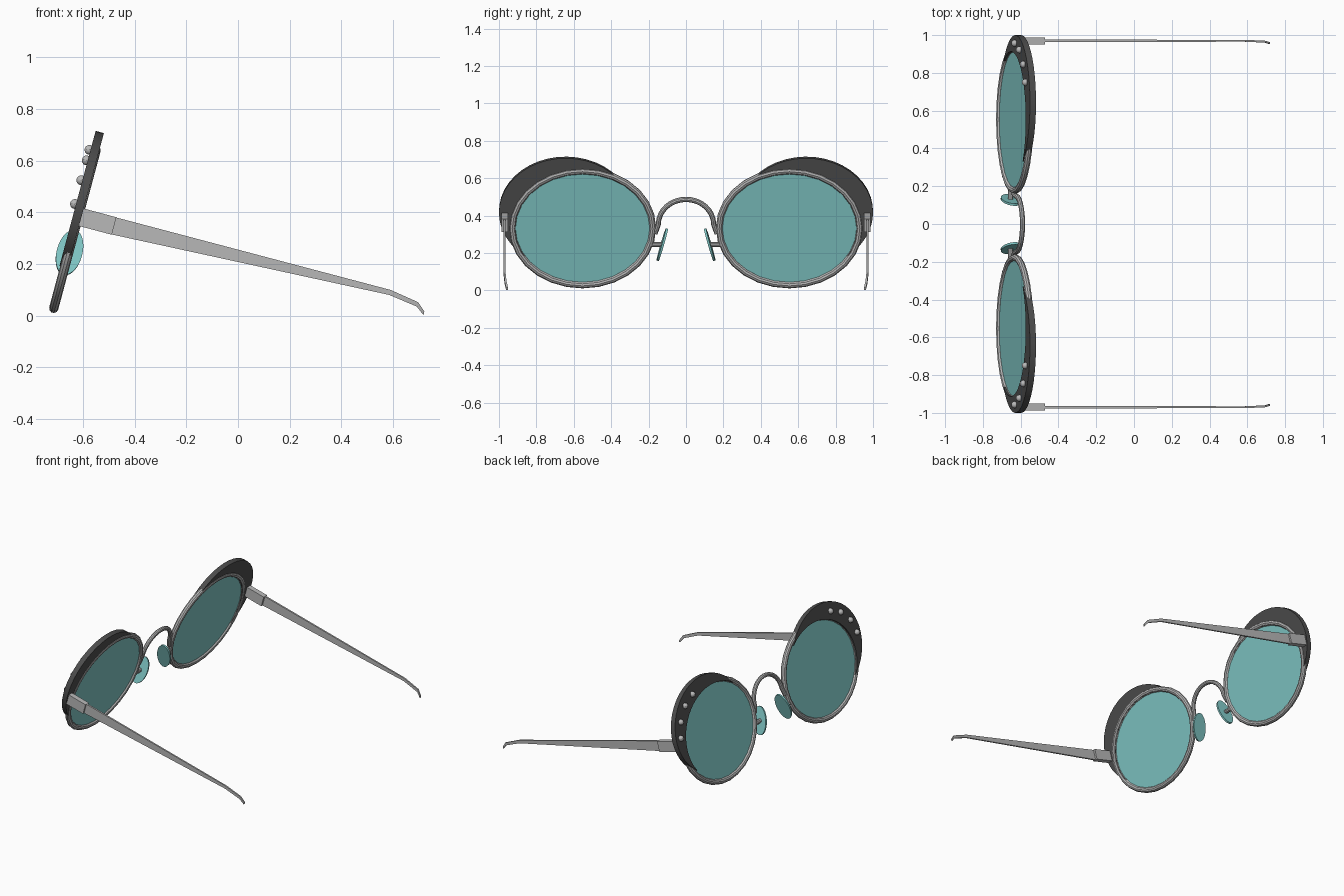
import bpy, bmesh
from math import sin, cos, pi, radians
from mathutils import Matrix, Vector

if "Cube" in bpy.data.objects:
    bpy.data.objects.remove(bpy.data.objects["Cube"])

# Local frame: x = behind the lens plane, y = sideways, z = up the tilted lens plane
FRAME = Matrix.Translation((-0.631, 0, 0.334)) @ Matrix.Rotation(radians(15), 4, 'Y')
LENS_Y = 0.553


def material(name, rgb):
    m = bpy.data.materials.new(name)
    m.use_nodes = True
    m.diffuse_color = (*rgb, 1)
    m.node_tree.nodes["Principled BSDF"].inputs["Base Color"].default_value = (*rgb, 1)
    return m


METAL = material("grey metal", (0.48, 0.48, 0.48))
GLASS = material("teal glass", (0.22, 0.58, 0.57))
DARK = material("dark shield", (0.075, 0.075, 0.075))


def finish(bm, name, mat, mirror=True):
    bmesh.ops.remove_doubles(bm, verts=bm.verts, dist=1e-5)
    bmesh.ops.recalc_face_normals(bm, faces=bm.faces)
    bm.transform(FRAME)
    mesh = bpy.data.meshes.new(name)
    bm.to_mesh(mesh)
    bm.free()
    mesh.materials.append(mat)
    obj = bpy.data.objects.new(name, mesh)
    bpy.context.collection.objects.link(obj)
    bpy.ops.object.select_all(action='DESELECT')
    obj.select_set(True)
    bpy.context.view_layer.objects.active = obj
    bpy.ops.object.shade_smooth_by_angle(angle=radians(35))
    if mirror:
        mod = obj.modifiers.new("Mirror", 'MIRROR')
        mod.use_axis = (False, True, False)
        mod.use_mirror_merge = False
    return obj


def loft(name, rings, mat, closed=False, mirror=True):
    """Skin a list of equal-length point rings."""
    bm = bmesh.new()
    vs = [[bm.verts.new(p) for p in ring] for ring in rings]
    count = len(vs[0])
    pairs = list(zip(vs, vs[1:])) + ([(vs[-1], vs[0])] if closed else [])
    for a, b in pairs:
        for i in range(count):
            j = (i + 1) % count
            bm.faces.new((a[i], a[j], b[j], b[i]))
    if not closed:
        bm.faces.new(vs[0])
        bm.faces.new(vs[-1])
    return finish(bm, name, mat, mirror)


def tube(name, path, radius, mat, closed=False, mirror=True, sides=10):
    """Round tube along a path lying in the lens plane."""
    path = [Vector(p) for p in path]
    last = len(path) - 1
    rings = []
    for i, p in enumerate(path):
        before = path[i - 1] if closed or i else p
        after = path[(i + 1) % len(path)] if closed or i < last else p
        back = Vector((1, 0, 0))
        side = (after - before).normalized().cross(back)
        rings.append([p + radius * (cos(a) * back + sin(a) * side)
                      for a in (2 * pi * k / sides for k in range(sides))])
    return loft(name, rings, mat, closed, mirror)


def oval(a, b, angle, y=0.0, t=0.0, n=0.0):
    return Vector((n, LENS_Y + y + a * cos(angle), t + b * sin(angle)))


def rect(n, y, t, half_width, half_height):
    return [(n, y + sy * half_width, t + st * half_height)
            for sy, st in ((-1, -1), (1, -1), (1, 1), (-1, 1))]


# Rims and lenses
SEG = 28
turn = [2 * pi * i / SEG for i in range(SEG)]
tube("rims", [oval(0.376, 0.316, a) for a in turn], 0.018, METAL, closed=True)
loft("lenses", [[oval(0.37, 0.31, a, n=n) for a in turn] for n in (-0.005, 0.005)], GLASS)

# Crescent side shields: an oval shifted up and out, minus the lens oval
axis, inner_half, outer_half = radians(49), radians(79), radians(101)
steps = 24
crescent = []
for i in range(steps + 1):
    k = 2 * i / steps - 1
    ring = []
    for n, outer in ((-0.021, 0), (-0.021, 1), (0.012, 1), (0.012, 0)):
        if outer:
            ring.append(oval(0.357, 0.302, axis + k * outer_half, 0.09, 0.087, n))
        else:
            ring.append(oval(0.36, 0.302, axis + k * inner_half, n=n))
    crescent.append(ring)
loft("side_shields", crescent, DARK)

# Studs on the front of the shields
bm = bmesh.new()
for y, t in ((0.957, 0.095), (0.922, 0.19), (0.845, 0.27), (0.75, 0.312)):
    bmesh.ops.create_uvsphere(bm, u_segments=10, v_segments=8, radius=0.019,
                              matrix=Matrix.Translation((-0.026, y, t)))
finish(bm, "studs", METAL)

# Arched bridge
arch = [(0, 0.148 * cos(a), 0.02 + 0.138 * sin(a)) for a in (pi * i / 16 for i in range(17))]
foot = [(0, 0.165, -0.03)]
tube("bridge", foot + arch + [(0, -0.165, -0.03)], 0.014, METAL, mirror=False)

# Nose pads and their stems
tube("pad_stems", [(0, 0.125, -0.092), (0, 0.195, -0.092)], 0.014, METAL)
lean = Matrix.Translation((0.003, 0.127, -0.092)) @ Matrix.Rotation(radians(16), 4, 'X')
loft("nose_pads", [[lean @ Vector((0.05 * cos(a), y, 0.092 * sin(a))) for a in turn]
                   for y in (-0.006, 0.006)], GLASS)

# Hinge blocks and tapered temple arms
loft("hinges", [rect(0.0, 0.969, 0.052, 0.018, 0.035),
                rect(0.143, 0.969, 0.052, 0.018, 0.035)], METAL)
loft("temple_arms", [rect(0.14, 0.97, 0.052, 0.006, 0.034),
                     rect(1.24, 0.97, 0.08, 0.005, 0.010),
                     rect(1.355, 0.965, 0.063, 0.005, 0.009),
                     rect(1.388, 0.957, 0.036, 0.005, 0.007)], METAL)
